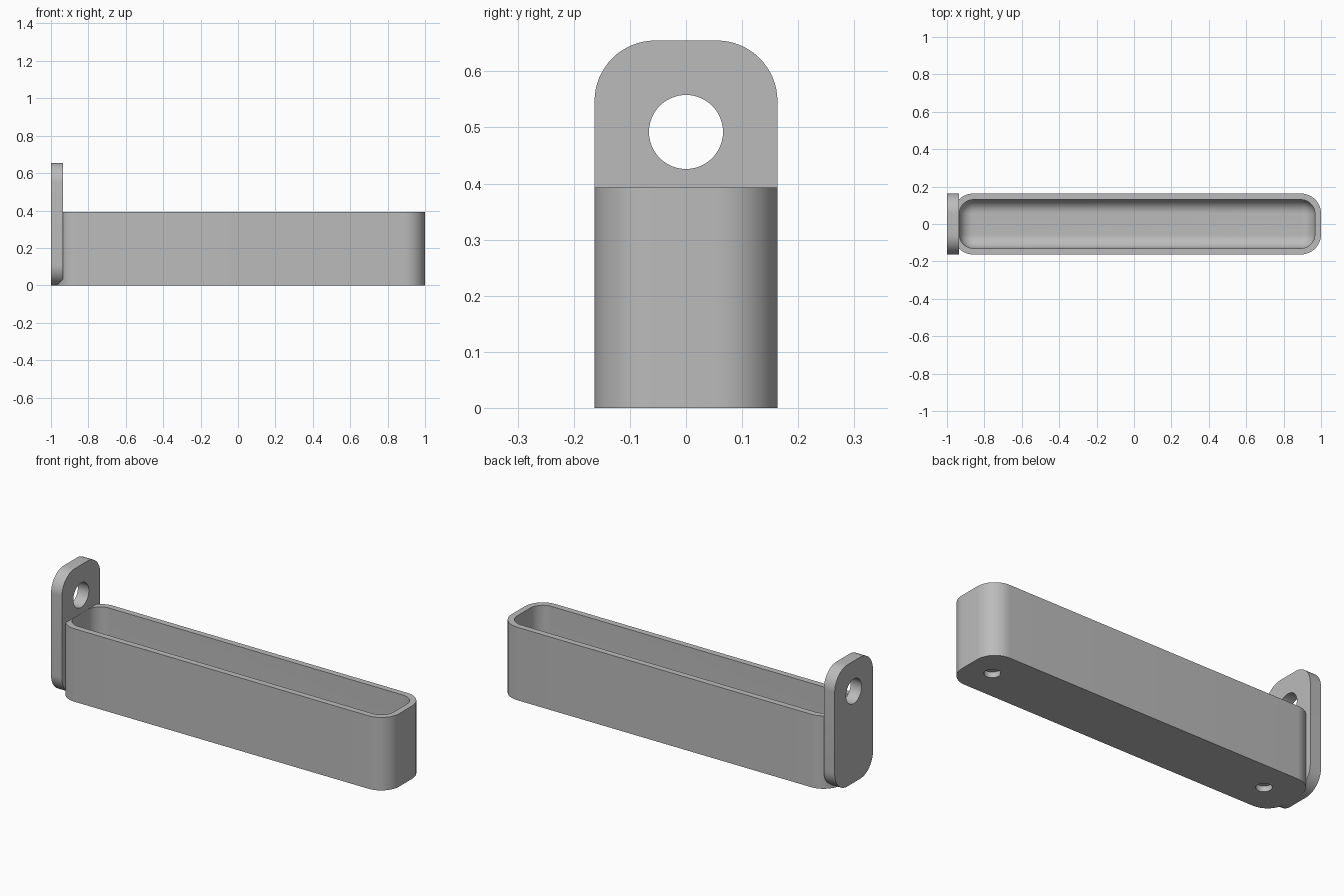
import bpy, bmesh
from math import sin, cos, pi, radians
from mathutils import Matrix

cube = bpy.data.objects.get("Cube")
if cube:
    bpy.data.objects.remove(cube)

GREY = (0.5, 0.5, 0.5, 1)
mat = bpy.data.materials.new("plain grey")
mat.use_nodes = True
mat.diffuse_color = GREY
mat.node_tree.nodes["Principled BSDF"].inputs["Base Color"].default_value = GREY

HALF_W = 0.163   # half width of tray and plate
CORNER = 0.108   # outer corner radius
WALL = 0.033
SEG = 16


def rounded_rect(x0, x1, y0, y1, r):
    """Outline points, counter-clockwise."""
    pts = []
    centres = [(x1 - r, y1 - r), (x0 + r, y1 - r), (x0 + r, y0 + r), (x1 - r, y0 + r)]
    for q, (cx, cy) in enumerate(centres):
        for i in range(SEG + 1):
            a = (q + i / SEG) * pi / 2
            pts.append((cx + r * cos(a), cy + r * sin(a)))
    return pts


def loft(name, rings):
    """Skin a list of closed rings and cap both ends."""
    bm = bmesh.new()
    loops = [[bm.verts.new(p) for p in ring] for ring in rings]
    for a, b in zip(loops, loops[1:]):
        for i in range(len(a)):
            j = (i + 1) % len(a)
            bm.faces.new((a[i], a[j], b[j], b[i]))
    bm.faces.new(loops[0][::-1])
    bm.faces.new(loops[-1])
    bmesh.ops.recalc_face_normals(bm, faces=bm.faces)
    mesh = bpy.data.meshes.new(name)
    bm.to_mesh(mesh)
    bm.free()
    mesh.materials.append(mat)
    obj = bpy.data.objects.new(name, mesh)
    bpy.context.collection.objects.link(obj)
    return obj


def drill(obj, radius, depth, matrix):
    """Cut a round hole and remove the cutter."""
    bm = bmesh.new()
    bmesh.ops.create_cone(bm, cap_ends=True, segments=48, radius1=radius,
                          radius2=radius, depth=depth, matrix=matrix)
    mesh = bpy.data.meshes.new("hole_cutter")
    bm.to_mesh(mesh)
    bm.free()
    mesh.materials.append(mat)
    cutter = bpy.data.objects.new("hole_cutter", mesh)
    cutter.hide_render = True
    bpy.context.collection.objects.link(cutter)
    mod = obj.modifiers.new("hole", 'BOOLEAN')
    mod.operation = 'DIFFERENCE'
    mod.solver = 'EXACT'
    mod.object = cutter
    bpy.context.view_layer.objects.active = obj
    bpy.ops.object.modifier_apply(modifier=mod.name)
    bpy.data.objects.remove(cutter)


def smooth(obj):
    bpy.ops.object.select_all(action='DESELECT')
    obj.select_set(True)
    bpy.context.view_layer.objects.active = obj
    bpy.ops.object.shade_smooth_by_angle(angle=radians(30))


# Tray: outer wall, rim, inner wall, filleted floor
X0, X1, TOP, FLOOR, FILLET = -0.967, 1.0, 0.393, 0.05, 0.072


def tray_ring(inset, z):
    pts = rounded_rect(X0 + inset, X1 - inset, inset - HALF_W, HALF_W - inset, CORNER - inset)
    return [(x, y, z) for x, y in pts]


rings = [tray_ring(0, 0), tray_ring(0, TOP), tray_ring(WALL, TOP)]
for i in range(SEG + 1):
    a = i / SEG * pi / 2
    rings.append(tray_ring(WALL + FILLET * (1 - cos(a)), FLOOR + FILLET * (1 - sin(a))))
tray = loft("tray", rings)

# Blind holes in the underside
for x in (0.862, -0.79):
    drill(tray, 0.039, 0.06, Matrix.Translation((x, 0, 0)))
smooth(tray)

# Mounting plate with rounded corners and a through hole
outline = rounded_rect(-HALF_W, HALF_W, 0, 0.655, CORNER)
plate = loft("mounting_plate", [[(x, y, z) for y, z in outline] for x in (-1, -0.935)])
drill(plate, 0.066, 0.3, Matrix.Translation((-0.967, 0, 0.492)) @ Matrix.Rotation(pi / 2, 4, 'Y'))
smooth(plate)
